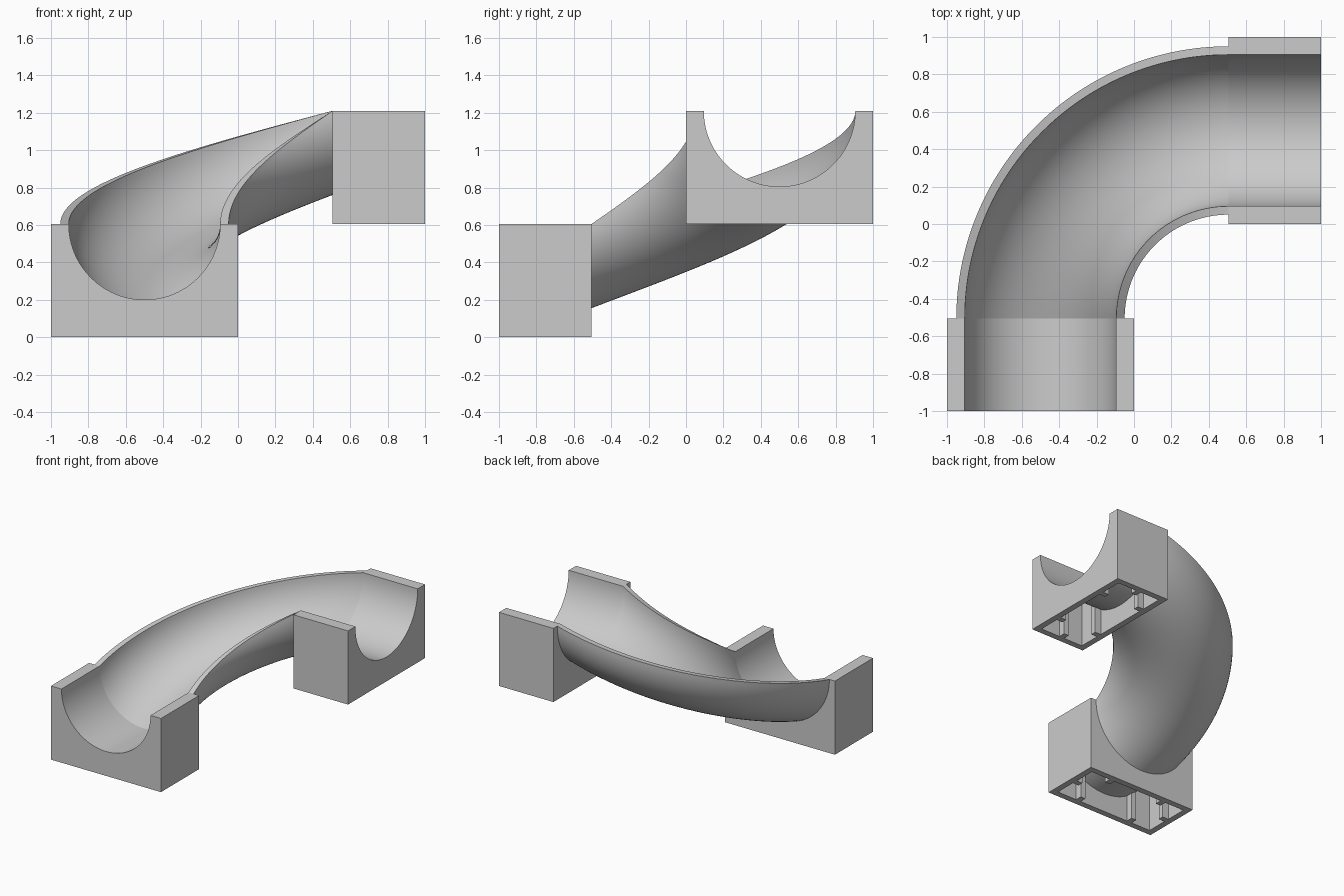
import bpy
import bmesh
from math import pi, sin, cos, asin
from mathutils import Matrix

cube = bpy.data.objects.get("Cube")
if cube:
    bpy.data.objects.remove(cube, do_unlink=True)

WIDTH, DEPTH, HEIGHT = 1.0, 0.495, 0.605   # connector block
WALL = 0.05
R_IN, R_OUT = 0.405, 0.45                  # channel radii
SEGMENTS = 48                              # per half circle
STEPS = 64                                 # along the bend

grey = bpy.data.materials.new("plain_grey")
grey.use_nodes = True
grey.diffuse_color = (0.6, 0.6, 0.6, 1)
grey.node_tree.nodes["Principled BSDF"].inputs["Base Color"].default_value = grey.diffuse_color


def arc(radius, start=0.0):
    """Lower half circle from +u to -u, centred on the rim height."""
    angles = [start + (pi - 2 * start) * i / SEGMENTS for i in range(SEGMENTS + 1)]
    return [(radius * cos(a), HEIGHT - radius * sin(a)) for a in angles]


def make_object(name, bm):
    bmesh.ops.recalc_face_normals(bm, faces=bm.faces)
    mesh = bpy.data.meshes.new(name)
    bm.to_mesh(mesh)
    bm.free()
    obj = bpy.data.objects.new(name, mesh)
    bpy.context.collection.objects.link(obj)
    mesh.materials.append(grey)
    return obj


def prism(name, outline, y0, y1):
    """Extrude an x-z outline along y."""
    bm = bmesh.new()
    face = bm.faces.new([bm.verts.new((x, y0, z)) for x, z in outline])
    moved = bmesh.ops.extrude_face_region(bm, geom=[face])["geom"]
    verts = [v for v in moved if isinstance(v, bmesh.types.BMVert)]
    bmesh.ops.translate(bm, verts=verts, vec=(0, y1 - y0, 0))
    return make_object(name, bm)


def smooth(obj):
    bpy.ops.object.select_all(action="DESELECT")
    obj.select_set(True)
    bpy.context.view_layer.objects.active = obj
    bpy.ops.object.shade_smooth_by_angle(angle=0.5)


def hollow_block(name):
    """Block with a half-round channel on top and an open cavity below."""
    half = WIDTH / 2
    block = prism(name, [(-half, HEIGHT), (-half, 0), (half, 0), (half, HEIGHT)] + arc(R_IN), 0, DEPTH)
    side, cap = half - WALL, HEIGHT - 0.055
    cavity = [(-side, cap), (-side, -0.1), (side, -0.1), (side, cap)]
    cutter = prism("cavity_cutter", cavity + arc(R_OUT, asin(0.055 / R_OUT)), WALL, DEPTH - WALL)
    cutter.hide_render = True
    mod = block.modifiers.new("cavity", "BOOLEAN")
    mod.operation = "DIFFERENCE"
    mod.solver = "EXACT"
    mod.object = cutter
    bpy.context.view_layer.update()
    graph = bpy.context.evaluated_depsgraph_get()
    block.data = bpy.data.meshes.new_from_object(block.evaluated_get(graph))
    block.modifiers.clear()
    bpy.data.objects.remove(cutter, do_unlink=True)
    smooth(block)
    return block


def grip_ribs(name):
    """Small upright ribs on the cavity walls: two per long wall, one per end."""
    bm = bmesh.new()

    def rib(x, y, sx, sy, height):
        matrix = Matrix.Translation((x, y, height / 2)) @ Matrix.Diagonal((sx, sy, height, 1))
        bmesh.ops.create_cube(bm, size=1, matrix=matrix)

    reach = 0.07
    inset = WALL - 0.015 + reach / 2
    for s in (-1, 1):
        for y in (inset, DEPTH - inset):
            rib(s * WIDTH / 4, y, 0.045, reach, 0.25)
        rib(s * (WIDTH / 2 - inset), DEPTH / 2, reach, 0.045, 0.45)
    return make_object(name, bm)


# Lower and upper connector blocks
for label, turn, place in (("lower", 0, (-0.5, -1, 0)), ("upper", -pi / 2, (0.505, 0.5, HEIGHT))):
    for part in (hollow_block(label + "_block"), grip_ribs(label + "_ribs")):
        part.location = place
        part.rotation_euler.z = turn

# Quarter-turn channel climbing from the lower block to the upper one
section = arc(R_OUT) + arc(R_IN)[::-1]
pivot, bend = 0.505, 1.005
bm = bmesh.new()
rings = []
for i in range(STEPS + 1):
    t = i / STEPS
    a = pi - t * pi / 2
    rings.append([bm.verts.new((pivot + (bend - u) * cos(a), -pivot + (bend - u) * sin(a), z + t * HEIGHT))
                  for u, z in section])
count = len(section)
for first, second in zip(rings, rings[1:]):
    for j in range(count):
        k = (j + 1) % count
        bm.faces.new((first[j], first[k], second[k], second[j]))
smooth(make_object("curved_channel", bm))
